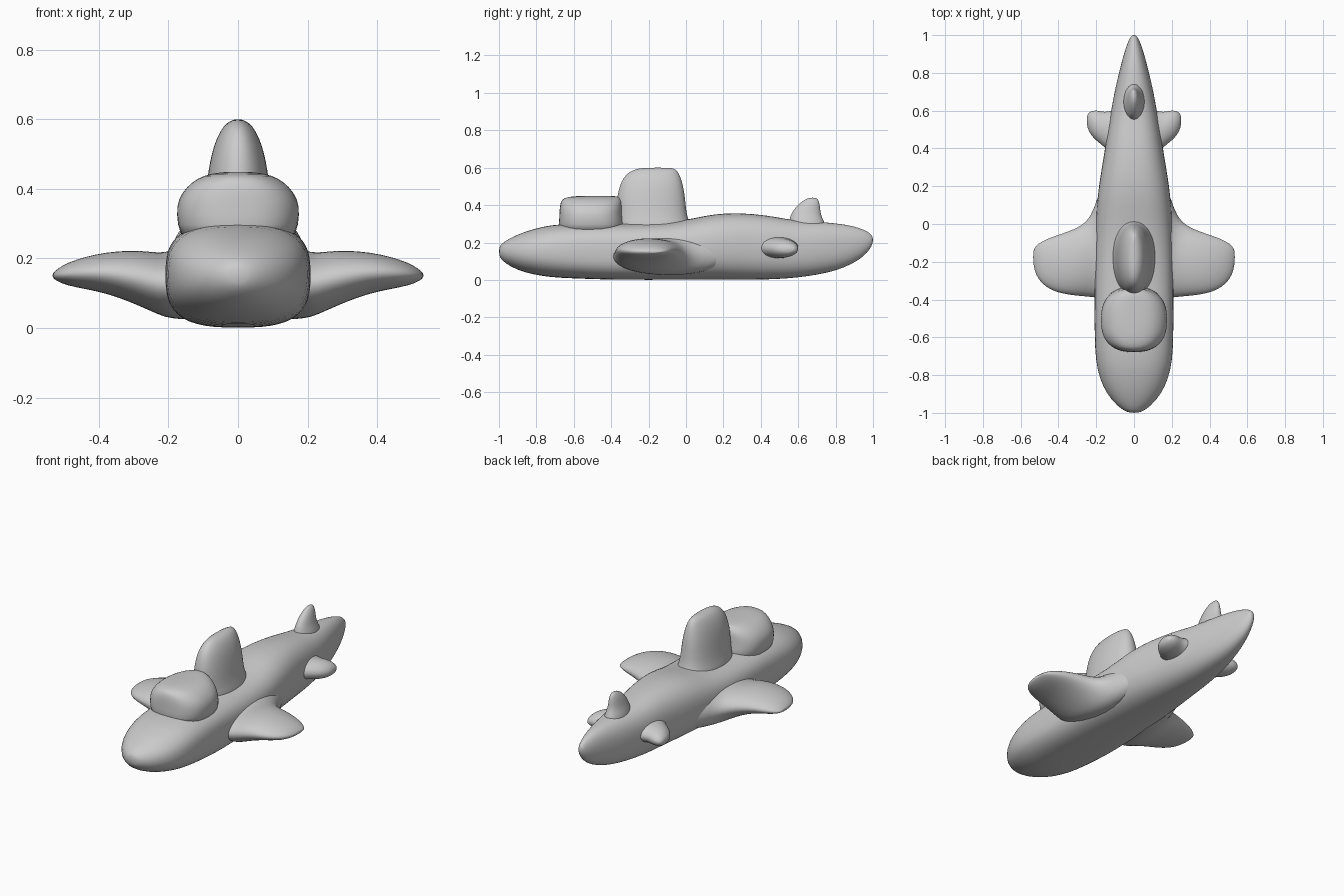
import bpy, bmesh, math

SIDES = 28


def loft(name, axis, rows, mirror=1):
    """Superellipse sections: (position, u0, u1, v0, v1, exponent)."""
    bm = bmesh.new()
    rings = []
    for p, u0, u1, v0, v1, n in rows:
        ring = []
        for i in range(SIDES):
            a = 2 * math.pi * i / SIDES
            c, s = math.cos(a), math.sin(a)
            u = (u0 + u1) / 2 + (u1 - u0) / 2 * math.copysign(abs(c) ** (2 / n), c)
            v = (v0 + v1) / 2 + (v1 - v0) / 2 * math.copysign(abs(s) ** (2 / n), s)
            co = {'x': (p * mirror, u, v), 'y': (u, p, v), 'z': (u, v, p)}[axis]
            ring.append(bm.verts.new(co))
        rings.append(ring)
    for r, q in zip(rings, rings[1:]):
        for i in range(SIDES):
            j = (i + 1) % SIDES
            bm.faces.new((r[i], r[j], q[j], q[i]))
    for ring in (rings[0], rings[-1]):
        bm.faces.new(ring)
    bmesh.ops.recalc_face_normals(bm, faces=bm.faces)
    me = bpy.data.meshes.new(name)
    bm.to_mesh(me)
    bm.free()
    ob = bpy.data.objects.new(name, me)
    bpy.context.collection.objects.link(ob)
    sub = ob.modifiers.new("smooth", 'SUBSURF')
    sub.levels = sub.render_levels = 1
    bpy.ops.object.select_all(action='DESELECT')
    ob.select_set(True)
    bpy.context.view_layer.objects.active = ob
    bpy.ops.object.shade_smooth_by_angle(angle=math.radians(40))
    return ob


# hull: y, half width, bottom, top, exponent
hull = [(-1.0, .025, .13, .175, 2), (-.985, .06, .105, .195, 2), (-.94, .115, .07, .225, 2.1),
        (-.86, .168, .038, .26, 2.2), (-.77, .195, .02, .285, 2.4), (-.68, .208, .01, .3, 2.6),
        (-.5, .21, .004, .302, 3), (-.38, .21, 0, .302, 3), (-.2, .21, 0, .305, 2.8),
        (-.02, .205, 0, .315, 2.6), (.1, .198, 0, .345, 2.5), (.22, .185, 0, .36, 2.5),
        (.36, .16, 0, .355, 2.5), (.48, .143, .003, .338, 2.5), (.58, .125, .01, .318, 2.5),
        (.7, .104, .026, .312, 2.4), (.8, .08, .048, .304, 2.3), (.89, .057, .085, .29, 2.2),
        (.95, .038, .125, .27, 2), (.985, .022, .165, .25, 2), (1.0, .01, .2, .23, 2)]
loft("hull", 'y', [(y, -w, w, b, t, n) for y, w, b, t, n in hull])

# upright parts: z, half width, front, back, exponent
cabin = [(.24, .165, -.68, -.33, 2.5), (.3, .174, -.68, -.33, 2.5), (.35, .179, -.678, -.34, 2.5),
         (.39, .162, -.676, -.34, 2.5), (.42, .133, -.67, -.34, 2.4), (.438, .1, -.655, -.35, 2.3),
         (.447, .06, -.61, -.36, 2.2), (.449, .02, -.56, -.4, 2)]
sail = [(.24, .125, -.38, .04, 2.2), (.3, .112, -.375, .025, 2.2), (.34, .1, -.372, .005, 2.2),
        (.42, .09, -.372, -.002, 2.2), (.48, .081, -.362, -.01, 2.2), (.53, .068, -.345, -.022, 2.2),
        (.565, .052, -.32, -.035, 2.2), (.588, .035, -.285, -.05, 2.2), (.597, .018, -.245, -.07, 2),
        (.6, .007, -.21, -.09, 2)]
tail_fin = [(.26, .065, .535, .76, 2), (.31, .055, .55, .74, 2), (.345, .042, .558, .722, 2),
            (.375, .035, .575, .718, 2), (.405, .028, .602, .715, 2), (.428, .018, .632, .708, 2),
            (.44, .007, .66, .695, 2)]
for name, rows in (("cabin", cabin), ("sail", sail), ("tail_fin", tail_fin)):
    loft(name, 'z', [(z, -w, w, f, b, n) for z, w, f, b, n in rows])

# side wings and small stern fins: x, front, back, bottom, top, exponent
wing = [(.1, -.4, .3, .02, .26, 2), (.17, -.395, .22, .025, .235, 2), (.21, -.39, .08, .03, .215, 2),
        (.25, -.385, .01, .048, .22, 2), (.31, -.38, -.025, .075, .224, 2),
        (.38, -.37, -.05, .1, .218, 2), (.44, -.35, -.07, .112, .205, 2),
        (.49, -.315, -.092, .122, .188, 2), (.52, -.27, -.115, .134, .17, 2),
        (.534, -.21, -.14, .146, .156, 2)]
fin = [(.06, .35, .62, .1, .24, 2), (.12, .375, .6, .115, .23, 2), (.155, .405, .592, .118, .225, 2),
       (.185, .43, .6, .118, .22, 2), (.215, .455, .602, .124, .21, 2),
       (.24, .49, .592, .136, .192, 2), (.25, .525, .572, .152, .174, 2)]
for side, s in (("left", -1), ("right", 1)):
    loft(side + "_wing", 'x', wing, s)
    loft(side + "_stern_fin", 'x', fin, s)
